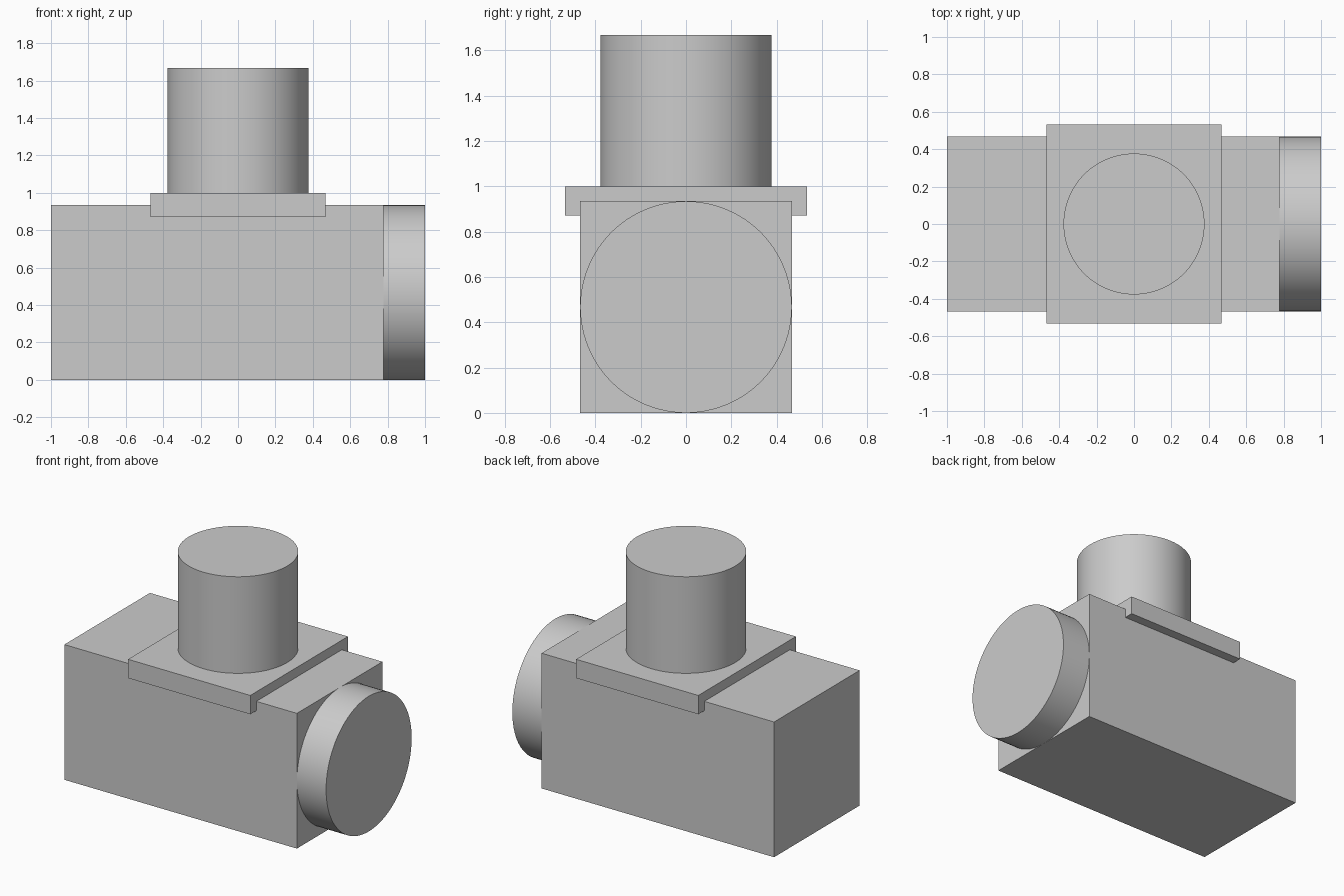
import bpy
import math

cube = bpy.data.objects.get("Cube")
if cube:
    bpy.data.objects.remove(cube, do_unlink=True)

# Single grey finish
grey = bpy.data.materials.new("light grey")
grey.use_nodes = True
COLOUR = (0.6, 0.6, 0.6, 1)
grey.diffuse_color = COLOUR
grey.node_tree.nodes["Principled BSDF"].inputs["Base Color"].default_value = COLOUR


def finish(name):
    obj = bpy.context.object
    obj.name = name
    obj.data.name = name
    obj.data.materials.append(grey)
    return obj


def box(name, low, high):
    centre = [(a + b) / 2 for a, b in zip(low, high)]
    bpy.ops.mesh.primitive_cube_add(size=1, location=centre)
    obj = finish(name)
    obj.scale = [b - a for a, b in zip(low, high)]
    bpy.ops.object.transform_apply(location=False, rotation=False, scale=True)


def cylinder(name, radius, length, location, rotation=(0, 0, 0)):
    bpy.ops.mesh.primitive_cylinder_add(
        vertices=96, radius=radius, depth=length, location=location, rotation=rotation)
    finish(name)
    bpy.ops.object.shade_smooth_by_angle(angle=math.radians(30))


HALF = 0.467    # half width of the housing
END = 0.777     # right-hand end of the housing
TOP = 1.0       # top of the mounting plate

# Main housing, with a round cap on its +x end
box("housing", (-1, -HALF, 0), (END, HALF, 2 * HALF))
cylinder("end_cap", HALF, 1 - END, ((1 + END) / 2, 0, HALF), (0, math.pi / 2, 0))

# Plate that overhangs the housing front and back, with an upright cylinder
box("mounting_plate", (-HALF, -0.533, 0.87), (HALF, 0.533, TOP))
cylinder("upright_cylinder", 0.377, 0.667, (0, 0, TOP + 0.667 / 2))
